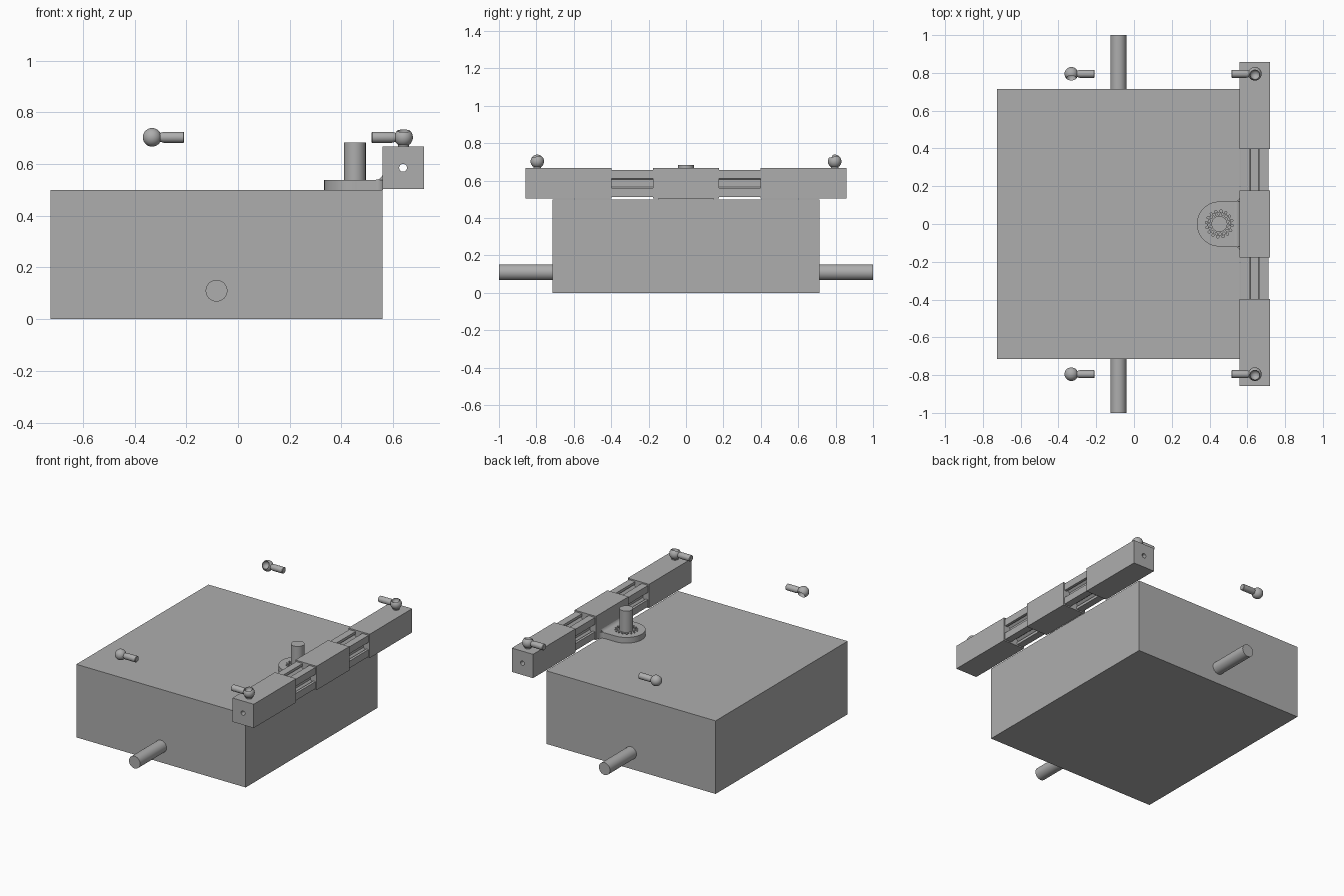
import bpy, bmesh
from math import sin, cos, pi, radians
from mathutils import Vector, Matrix

cube = bpy.data.objects.get("Cube")
if cube:
    bpy.data.objects.remove(cube, do_unlink=True)

GREY = (0.42, 0.42, 0.42, 1)
metal = bpy.data.materials.new("plain_grey")
metal.use_nodes = True
metal.diffuse_color = GREY
metal.node_tree.nodes["Principled BSDF"].inputs["Base Color"].default_value = GREY


def finish(name, bm, smooth=True):
    bmesh.ops.recalc_face_normals(bm, faces=bm.faces)
    mesh = bpy.data.meshes.new(name)
    bm.to_mesh(mesh)
    bm.free()
    mesh.materials.append(metal)
    if smooth:
        mesh.shade_smooth()
        mesh.set_sharp_from_angle(angle=radians(35))
    ob = bpy.data.objects.new(name, mesh)
    bpy.context.collection.objects.link(ob)
    return ob


def prism(name, outline, axis, lo, hi, smooth=True):
    """Extrude a closed 2D outline along y (outline in x, z) or z (in x, y)."""
    bm = bmesh.new()
    put = (lambda u, v: (u, lo, v)) if axis == "y" else (lambda u, v: (u, v, lo))
    face = bm.faces.new([bm.verts.new(put(u, v)) for u, v in outline])
    ext = bmesh.ops.extrude_face_region(bm, geom=[face])
    step = Vector((0, hi - lo, 0) if axis == "y" else (0, 0, hi - lo))
    bmesh.ops.translate(bm, vec=step,
                        verts=[g for g in ext["geom"] if isinstance(g, bmesh.types.BMVert)])
    return finish(name, bm, smooth)


def rect(x0, x1, v0, v1):
    return [(x0, v0), (x1, v0), (x1, v1), (x0, v1)]


def arc(cx, cy, r, a0, a1, n):
    return [(cx + r * cos(radians(a0 + (a1 - a0) * i / n)),
             cy + r * sin(radians(a0 + (a1 - a0) * i / n))) for i in range(n + 1)]


def circle(cx, cy, r, n=40):
    return arc(cx, cy, r, 0, 360, n)[:-1]


def gear(cx, cy, r_in, r_out, teeth):
    pts = []
    for i in range(teeth):
        for k, r in enumerate((r_in, r_in, r_out, r_out)):
            a = 2 * pi * (i + (0, 0.4, 0.55, 0.85)[k]) / teeth
            pts.append((cx + r * cos(a), cy + r * sin(a)))
    return pts


def cut(ob, cutter):
    """Subtract the cutter and discard it."""
    mod = ob.modifiers.new("cut", "BOOLEAN")
    mod.operation, mod.object, mod.solver = "DIFFERENCE", cutter, "EXACT"
    deps = bpy.context.evaluated_depsgraph_get()
    mesh = bpy.data.meshes.new_from_object(ob.evaluated_get(deps))
    ob.modifiers.clear()
    ob.data = mesh
    bpy.data.objects.remove(cutter, do_unlink=True)


def lathe(name, profile, direction, centre, n=32):
    """Spin an (r, h) profile about an axis through the centre."""
    bm = bmesh.new()
    vs = [bm.verts.new((r, 0, h)) for r, h in profile]
    es = [bm.edges.new(p) for p in zip(vs, vs[1:])]
    bmesh.ops.spin(bm, geom=vs + es, axis=(0, 0, 1), cent=(0, 0, 0),
                   angle=2 * pi, steps=n, use_duplicate=False)
    bmesh.ops.remove_doubles(bm, verts=bm.verts, dist=1e-5)
    turn = Vector((0, 0, 1)).rotation_difference(Vector(direction)).to_matrix().to_4x4()
    bmesh.ops.transform(bm, matrix=Matrix.Translation(centre) @ turn, verts=bm.verts)
    return finish(name, bm)


# Main body and cross axle
prism("body", rect(-0.724, 0.558, 0, 0.5), "y", -0.714, 0.714, False)
prism("axle", circle(-0.083, 0.11, 0.042), "y", -1, 1)

# Slotted rail with a through bore
RX, RZ, HALF, BORE = 0.638, 0.585, 0.073, 0.015
side = [(HALF, -HALF), (HALF, -0.025), (0.055, -0.025), (0.055, -0.042), (0.034, -0.02)]
side += [(u, -v) for u, v in reversed(side[1:])]
profile = []
for k in range(4):
    c, s = ((1, 0), (0, 1), (-1, 0), (0, -1))[k]
    profile += [(RX + c * u - s * v, RZ + s * u + c * v) for u, v in side]


def bore():
    return prism("bore_cutter", circle(RX, RZ, BORE, 24), "y", -1, 1)


cut(prism("rail", profile, "y", -0.85, 0.85, False), bore())

# Blocks carried on the rail
for name, y0, y1 in (("front_end_block", -0.857, -0.397),
                     ("middle_block", -0.177, 0.177),
                     ("back_end_block", 0.397, 0.857)):
    cut(prism(name, rect(0.558, 0.719, 0.504, 0.667), "y", y0, y1, False), bore())

# Rounded flange with a toothed hole, and its fillet to the middle block
PX, R, F = 0.452, 0.119, 0.028
X1 = 0.56
outline = (arc(PX, 0, R, 90, 270, 32)
           + arc(X1 - F, -R - F, F, 90, 0, 6)
           + arc(X1 - F, R + F, F, 0, -90, 6))
flange = prism("flange", outline, "z", 0.5, 0.539)
cut(flange, prism("hole_cutter", gear(PX, 0, 0.06, 0.074, 16), "z", 0.49, 0.56, False))
prism("flange_fillet", [(X1, 0.535)] + arc(X1 - F, 0.539 + F, F, 0, -90, 8),
      "y", -R, R)

# Toothed shaft standing in the flange
prism("shaft_gear", gear(PX, 0, 0.049, 0.063, 16), "z", 0.5, 0.537, False)
prism("shaft", circle(PX, 0, 0.042), "z", 0.5, 0.683)

# Ball sockets, each with a side stud
BALL, CUP, BZ, BY = 0.036, 0.026, 0.703, 0.795
open_angle = 90 - 46
rim_r, rim_h = BALL * cos(radians(open_angle)), BALL * sin(radians(open_angle))
socket = arc(0, 0, BALL, -90, open_angle, 18)
socket += arc(0, rim_h - 0.004, CUP, 10, -90, 10)
socket[0] = (0, -BALL)
socket[-1] = (0, socket[-1][1])
stud = [(0, 0.024), (0.015, 0.024), (0.021, 0.044), (0.021, 0.121), (0.018, 0.124), (0, 0.124)]

for name, x, y, opening, way in (
        ("front_right", -0.332, -BY, (0, 0.85, -0.5), 1),
        ("back_right", -0.332, BY, (0, -0.85, 0.5), 1),
        ("front_left", 0.64, -BY, (0, -0.2, 1), -1),
        ("back_left", 0.64, BY, (0, -0.2, 1), -1)):
    lathe(name + "_socket", socket, opening, (x, y, BZ))
    lathe(name + "_stud", stud, (way, 0, 0), (x, y, BZ))
    if way < 0:
        prism(name + "_neck", circle(x, y, 0.021, 24), "z", 0.66, 0.676)
